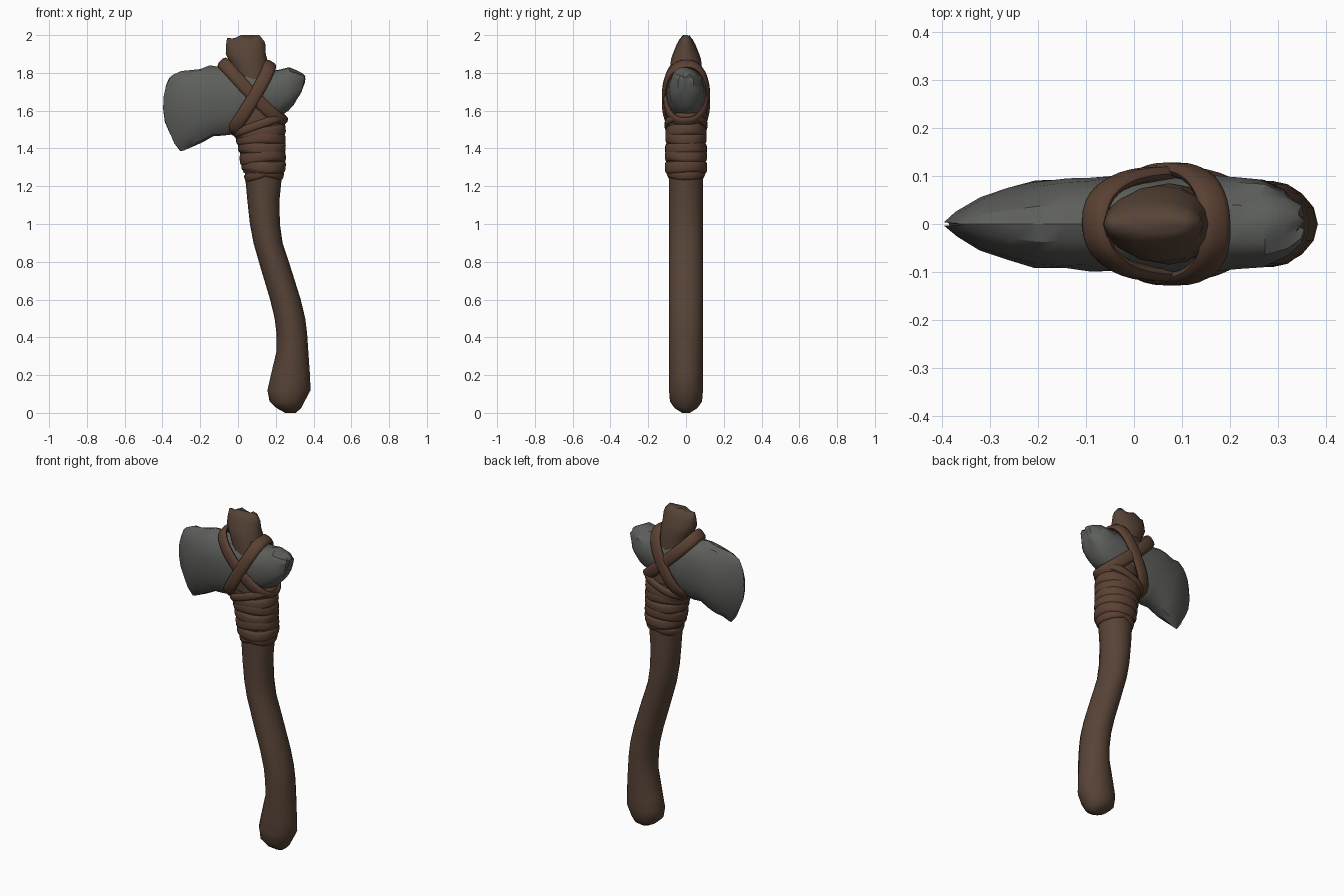
import bpy, bmesh, math, random
from mathutils import Vector

random.seed(4)
if "Cube" in bpy.data.objects:
    bpy.data.objects.remove(bpy.data.objects["Cube"])


def material(name, rgb):
    m = bpy.data.materials.new(name)
    m.use_nodes = True
    m.diffuse_color = (*rgb, 1)
    m.node_tree.nodes["Principled BSDF"].inputs["Base Color"].default_value = (*rgb, 1)
    return m


wood = material("dark wood", (0.095, 0.056, 0.037))
leather = material("leather", (0.105, 0.053, 0.033))
stone = material("grey stone", (0.110, 0.115, 0.105))


def loft(name, rings, mat, closed=False, angle=50):
    """Skin a list of equal point rings; cap the ends unless closed."""
    bm = bmesh.new()
    loops = [[bm.verts.new(p) for p in ring] for ring in rings]
    n = len(loops[0])
    pairs = list(zip(loops, loops[1:]))
    if closed:
        pairs.append((loops[-1], loops[0]))
    for a, b in pairs:
        for i in range(n):
            j = (i + 1) % n
            bm.faces.new((a[i], a[j], b[j], b[i]))
    if not closed:
        bm.faces.new(loops[0])
        bm.faces.new(loops[-1])
    bmesh.ops.recalc_face_normals(bm, faces=bm.faces)
    mesh = bpy.data.meshes.new(name)
    bm.to_mesh(mesh)
    bm.free()
    mesh.materials.append(mat)
    ob = bpy.data.objects.new(name, mesh)
    bpy.context.collection.objects.link(ob)
    bpy.ops.object.select_all(action='DESELECT')
    ob.select_set(True)
    bpy.context.view_layer.objects.active = ob
    bpy.ops.object.shade_smooth_by_angle(angle=math.radians(angle))
    return ob


def turn(n):
    return [2 * math.pi * i / n for i in range(n)]


def power(v, e):
    return math.copysign(abs(v) ** e, v)


def stack(name, stations, mat, sides=16):
    """Oval rings from (z, left x, right x, half depth)."""
    rings = [[((l + r) / 2 + (r - l) / 2 * math.cos(a), d * math.sin(a), z)
              for a in turn(sides)] for z, l, r, d in stations]
    return loft(name, rings, mat)


def strap(name, left, right, depth, width, thick, square=0.85, wobble=0.0):
    """Flat band looped around y, tilted between two (x, z) ends."""
    p, q = Vector((left[0], 0, left[1])), Vector((right[0], 0, right[1]))
    mid, half = (p + q) / 2, (q - p) / 2
    across = Vector((-half.z, 0, half.x)).normalized()
    rings = []
    for k, a in enumerate(turn(36)):
        c, s = math.cos(a), math.sin(a)
        centre = mid + half * power(c, square) + Vector((0, depth * power(s, square), 0))
        centre += across * wobble * math.sin(2 * a + 1)
        out = (half.normalized() * c * depth + Vector((0, s * half.length, 0))).normalized()
        rings.append([centre + across * power(math.cos(t), 0.7) * width / 2
                      + out * math.sin(t) * thick / 2 for t in turn(10)])
    return loft(name, rings, mat=leather, closed=True)


# Curved handle with a swollen butt
stack("handle", [
    (0.0, 0.25, 0.305, 0.02), (0.025, 0.205, 0.335, 0.06), (0.06, 0.167, 0.352, 0.085),
    (0.12, 0.156, 0.384, 0.09), (0.2, 0.174, 0.381, 0.09), (0.33, 0.205, 0.372, 0.09),
    (0.42, 0.204, 0.366, 0.09), (0.5, 0.194, 0.356, 0.09), (0.6, 0.17, 0.332, 0.09),
    (0.76, 0.122, 0.282, 0.09), (0.9, 0.082, 0.236, 0.09), (1.0, 0.063, 0.222, 0.09),
    (1.12, 0.05, 0.219, 0.09), (1.28, 0.035, 0.235, 0.09), (1.42, 0.01, 0.245, 0.092),
    (1.53, -0.01, 0.245, 0.1), (1.62, -0.01, 0.22, 0.095), (1.75, -0.02, 0.18, 0.085),
    (1.85, -0.035, 0.16, 0.08)], wood)

# Split knob above the head, tapering front to back
knob = stack("handle_top", [
    (1.8, -0.02, 0.165, 0.085), (1.87, -0.05, 0.155, 0.08), (1.9, -0.065, 0.147, 0.07),
    (1.95, -0.063, 0.145, 0.05), (1.975, -0.058, 0.14, 0.036), (1.99, -0.03, 0.115, 0.018)], wood)
for v in knob.data.vertices:
    if v.co.z > 1.96:
        v.co.z += 0.01 * math.cos(v.co.x * 75 - 1.5)
top = max(v.co.z for v in knob.data.vertices)
for v in knob.data.vertices:
    if v.co.z > 1.96:
        v.co.z += 2.0 - top

# Chipped stone head: (top x, top z, bottom x, bottom z, half depth, outward bow)
sections = [
    (-0.363, 1.775, -0.305, 1.385, 0.004, -0.055), (-0.345, 1.79, -0.285, 1.39, 0.027, -0.05),
    (-0.30, 1.81, -0.25, 1.405, 0.058, -0.04), (-0.25, 1.815, -0.215, 1.42, 0.076, -0.03),
    (-0.20, 1.82, -0.18, 1.437, 0.09, -0.02), (-0.15, 1.84, -0.13, 1.465, 0.094, 0),
    (-0.10, 1.832, -0.08, 1.468, 0.099, 0), (-0.02, 1.83, -0.02, 1.475, 0.101, 0),
    (0.06, 1.825, 0.07, 1.53, 0.102, 0), (0.15, 1.82, 0.16, 1.555, 0.1, 0),
    (0.21, 1.815, 0.22, 1.57, 0.094, 0), (0.27, 1.83, 0.265, 1.598, 0.09, 0),
    (0.315, 1.812, 0.295, 1.63, 0.072, 0.01), (0.343, 1.797, 0.315, 1.665, 0.042, 0.015),
    (0.352, 1.78, 0.33, 1.70, 0.016, 0.008)]
rings = []
for xt, zt, xb, zb, d, bow in sections:
    ring = []
    for a in turn(18):
        h = math.cos(a)
        t = (1 + h) / 2
        y = d * power(math.sin(a), 0.85)
        chip = 0.0 if abs(h) > 0.99 else random.uniform(-1, 1)
        ring.append((xb + (xt - xb) * t + bow * (1 - h * h) + chip * 0.006,
                     y * (1 + 0.05 * chip), zb + (zt - zb) * t + chip * 0.006))
    rings.append(ring)
loft("stone_head", rings, stone, angle=32)

# Crossed lashings over the head
strap("lashing_under", (-0.085, 1.85), (0.235, 1.535), 0.105, 0.068, 0.032, wobble=0.006)
strap("lashing_over", (-0.025, 1.485), (0.175, 1.845), 0.113, 0.07, 0.032, wobble=0.006)
strap("lashing_lower", (-0.015, 1.48), (0.237, 1.57), 0.1, 0.045, 0.028)

# Leather sleeve and the stacked wraps around the neck
stack("neck_sleeve", [(1.27, 0.03, 0.238, 0.098), (1.31, 0.02, 0.245, 0.103),
                      (1.4, 0.008, 0.246, 0.1), (1.48, -0.012, 0.246, 0.1),
                      (1.55, -0.012, 0.24, 0.102)], leather, 24)
for i, (zl, zr) in enumerate([(1.31, 1.30), (1.345, 1.365), (1.405, 1.40), (1.455, 1.45), (1.475, 1.5)]):
    strap(f"neck_wrap_{i + 1}", (0.028 - i * 0.009, zl), (0.242, zr), 0.102 - i * 0.001,
          0.062, 0.022, 0.95, wobble=0.006 * (-1) ** i)
strap("neck_tie_left", (0.045, 1.24), (0.228, 1.305), 0.091, 0.045, 0.02, 0.95)
strap("neck_tie_right", (0.04, 1.3), (0.232, 1.255), 0.093, 0.045, 0.02, 0.95)
